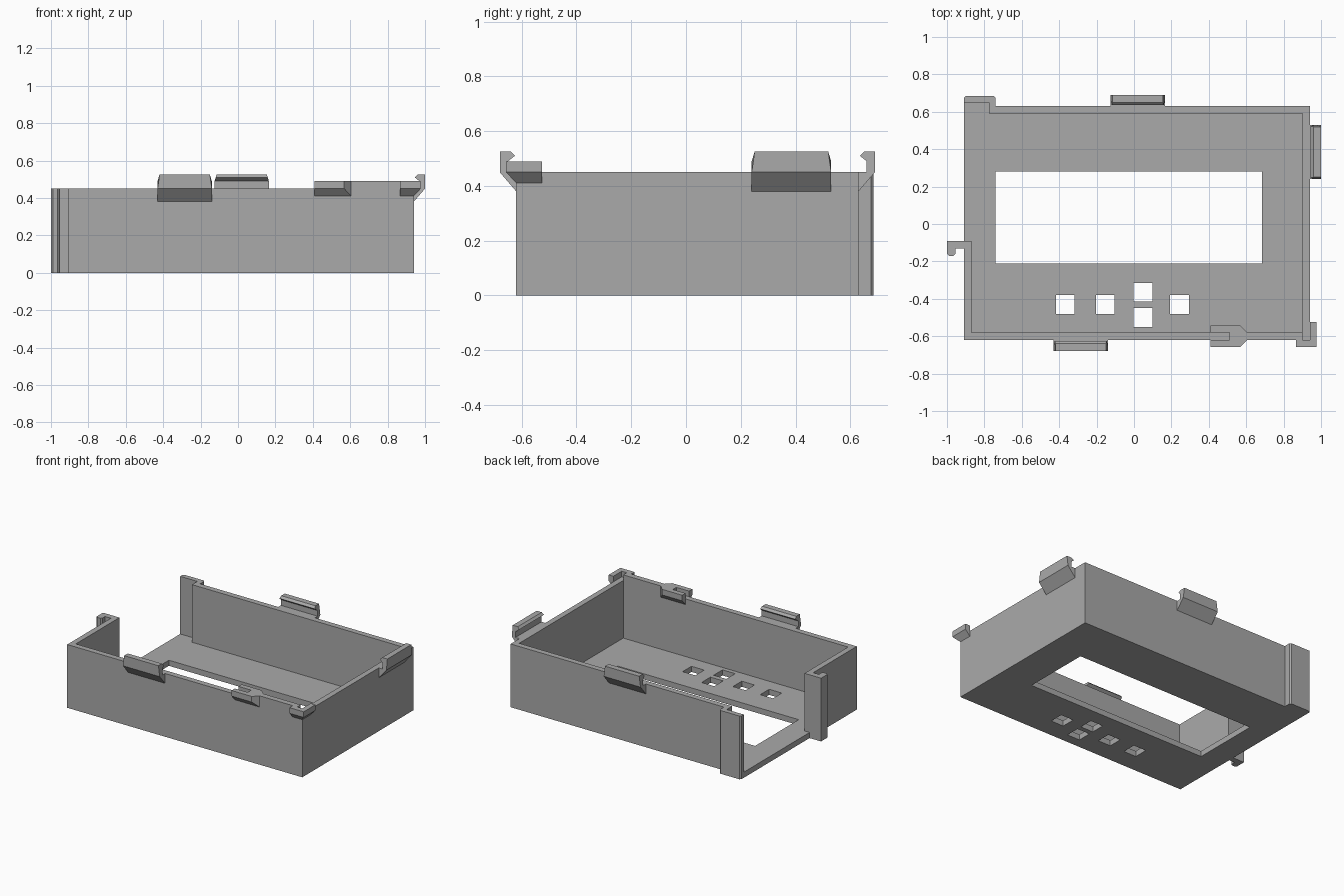
import bpy, bmesh
from mathutils import Vector

cube = bpy.data.objects.get("Cube")
if cube:
    bpy.data.objects.remove(cube, do_unlink=True)

grey = bpy.data.materials.new("plain grey")
grey.use_nodes = True
grey.diffuse_color = (0.4, 0.4, 0.4, 1)
grey.node_tree.nodes["Principled BSDF"].inputs["Base Color"].default_value = (0.4, 0.4, 0.4, 1)

WALL, FLOOR, RIM = 0.04, 0.04, 0.45
X0, X1, Y0, Y1 = -0.91, 0.94, -0.62, 0.63


def loft(name, ring_a, ring_b):
    """Solid joining two matching polygons."""
    bm = bmesh.new()
    a = [bm.verts.new(p) for p in ring_a]
    b = [bm.verts.new(p) for p in ring_b]
    n = len(a)
    bm.faces.new(a)
    bm.faces.new(b)
    for i in range(n):
        j = (i + 1) % n
        bm.faces.new((a[i], a[j], b[j], b[i]))
    bmesh.ops.recalc_face_normals(bm, faces=bm.faces)
    mesh = bpy.data.meshes.new(name)
    bm.to_mesh(mesh)
    bm.free()
    mesh.materials.append(grey)
    obj = bpy.data.objects.new(name, mesh)
    bpy.context.collection.objects.link(obj)
    return obj


def prism(name, plan, low, high):
    return loft(name, [(x, y, low) for x, y in plan], [(x, y, high) for x, y in plan])


def box(name, xa, xb, ya, yb, low, high):
    return prism(name, [(xa, ya), (xb, ya), (xb, yb), (xa, yb)], low, high)


def cut(target, cutter):
    cutter.hide_render = True
    mod = target.modifiers.new("cut", "BOOLEAN")
    mod.operation = "DIFFERENCE"
    mod.solver = "EXACT"
    mod.object = cutter
    bpy.context.view_layer.objects.active = target
    bpy.ops.object.modifier_apply(modifier=mod.name)
    bpy.data.objects.remove(cutter, do_unlink=True)


def along_wall(name, profile, origin, out, along, start, end):
    """Run an (outward, height) profile along a wall; start and end may depend on both."""
    origin, out, along = (Vector((*v, 0)) for v in (origin, out, along))
    rings = [[origin + out * d + along * f(d, z) + Vector((0, 0, z)) for d, z in profile]
             for f in (start, end)]
    return loft(name, *rings)


# Tray: outer plan with the hook strip and the stepped rear corner
outer = [(X0, Y0), (X1, Y0), (X1, Y1), (-0.74, Y1), (-0.74, 0.675), (-0.75, 0.685),
         (-0.9, 0.685), (X0, 0.675), (X0, -0.09), (-1, -0.09), (-1, -0.16),
         (-0.99, -0.17), (-0.965, -0.17), (-0.955, -0.16), (-0.955, -0.13), (X0, -0.13)]
tray = prism("tray", outer, 0, RIM)

# Hollow interior, open on one side
inner = [(X0 + WALL, Y0 + WALL), (X1 - WALL, Y0 + WALL), (X1 - WALL, Y1 - WALL),
         (-0.775, Y1 - WALL), (-0.775, 0.65), (-1.2, 0.65), (-1.2, -0.09), (X0 + WALL, -0.09)]
cut(tray, prism("interior_cutter", inner, FLOOR, 1))

# Screen window and button holes
cut(tray, box("window_cutter", -0.74, 0.685, -0.21, 0.28, -0.1, 0.2))
for x, y in [(-0.368, -0.43), (-0.153, -0.43), (0.048, -0.365), (0.048, -0.5), (0.243, -0.43)]:
    cut(tray, box("button_cutter", x - 0.05, x + 0.05, y - 0.05, y + 0.05, -0.1, 0.2))

# Snap clips on three walls
clip = [(0, 0.38), (0.06, 0.45), (0.06, 0.525), (0.02, 0.525),
        (0.005, 0.51), (0.03, 0.49), (0.03, 0.45), (0, 0.45)]


def trim(z):
    return max(0, z - 0.49) * 0.3


for name, origin, out, along, a, b in [
        ("front_clip", (0, Y0), (0, -1), (1, 0), -0.43, -0.14),
        ("back_clip", (0, Y1), (0, 1), (1, 0), -0.125, 0.165),
        ("side_clip", (X1, 0), (1, 0), (0, 1), 0.24, 0.53)]:
    along_wall(name, clip, origin, out, along,
               lambda d, z: a + trim(z), lambda d, z: b - trim(z))

# Raised rim and the guide cheeks on both faces of the front wall
TOP = 0.49
box("raised_rim", 0.51, X1 - WALL, Y0, Y0 + WALL, RIM, TOP)
cheek = [(0, 0.41), (0.037, RIM), (0.037, TOP), (0, TOP)]
for name, y, out in [("outer_guide", Y0, -1), ("inner_guide", Y0 + WALL, 1)]:
    along_wall(name, cheek, (0, y), (0, out), (1, 0),
               lambda d, z: 0.41, lambda d, z: 0.605 - d)

# Mitred guide around the front corner
along_wall("corner_guide_front", cheek, (0, Y0), (0, -1), (1, 0),
           lambda d, z: 0.865, lambda d, z: X1 + d)
along_wall("corner_guide_side", cheek, (X1, 0), (1, 0), (0, 1),
           lambda d, z: Y0 - d, lambda d, z: -0.525)
